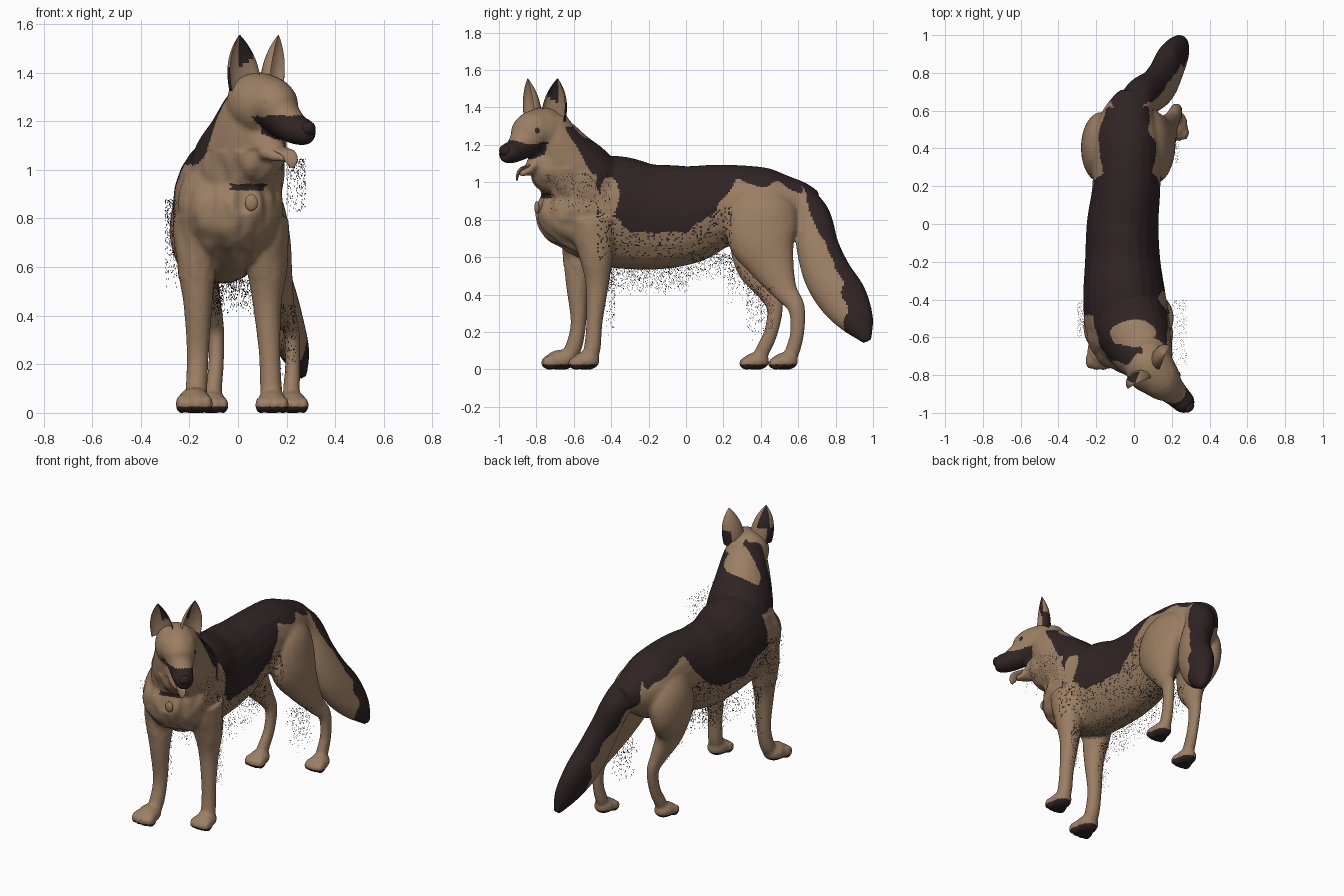
import bpy, bmesh, math, random
from mathutils import Vector, Matrix, noise

random.seed(4)
cube = bpy.data.objects.get("Cube")
if cube:
    bpy.data.objects.remove(cube)


def material(name, rgb):
    m = bpy.data.materials.new(name)
    m.use_nodes = True
    m.diffuse_color = (*rgb, 1)
    m.node_tree.nodes["Principled BSDF"].inputs["Base Color"].default_value = (*rgb, 1)
    return m


TAN = material("tan_fur", (0.33, 0.21, 0.125))
DARK = material("dark_fur", (0.03, 0.018, 0.018))

# Head frame: the head is turned halfway to the left
HEAD = Vector((0.09, -0.77, 0))
FWD = Vector((1, -1, 0)).normalized()
LEFT = Vector((1, 1, 0)).normalized()


def head_at(u, v, z):
    return HEAD + FWD * u + LEFT * v + Vector((0, 0, z))


def make_object(name, bm, mats, smooth=True):
    bmesh.ops.recalc_face_normals(bm, faces=bm.faces)
    me = bpy.data.meshes.new(name)
    bm.to_mesh(me)
    bm.free()
    for m in mats:
        me.materials.append(m)
    me.polygons.foreach_set("use_smooth", [smooth] * len(me.polygons))
    ob = bpy.data.objects.new(name, me)
    bpy.context.collection.objects.link(ob)
    return ob


def spline(points, steps=5):
    pts = [Vector(p) for p in points]
    pts = [pts[0] * 2 - pts[1]] + pts + [pts[-1] * 2 - pts[-2]]
    out = []
    for a, b, c, d in zip(pts, pts[1:], pts[2:], pts[3:]):
        for i in range(steps):
            t = i / steps
            out.append(b + (c - a) * (t / 2) + (a * 2 - b * 5 + c * 4 - d) * (t * t / 2)
                       + (b * 3 - a - c * 3 + d) * (t ** 3 / 2))
    return out + [pts[-2]]


def loft(bm, points, n=22):
    """Tube through (x, y, z, side radius, depth radius) stations."""
    path = spline(points)
    rings = []
    for i, p in enumerate(path):
        pos = Vector(p[:3])
        ahead, behind = path[min(i + 1, len(path) - 1)], path[max(i - 1, 0)]
        t = (Vector(ahead[:3]) - Vector(behind[:3])).normalized()
        side = (Vector((1, 0, 0)) - t * t.x).normalized()
        deep = t.cross(side)
        ang = [2 * math.pi * k / n for k in range(n)]
        rings.append([bm.verts.new(pos + side * max(p[3], .005) * math.cos(a)
                                   + deep * max(p[4], .005) * math.sin(a)) for a in ang])
    for r, s in zip(rings, rings[1:]):
        for k in range(n):
            bm.faces.new((r[k], r[(k + 1) % n], s[(k + 1) % n], s[k]))
    bm.faces.new(rings[0][::-1])
    bm.faces.new(rings[-1])


def ball(bm, centre, radii, turn=0):
    mat = Matrix.Translation(centre) @ Matrix.Rotation(turn, 4, 'Z') @ Matrix.Diagonal((*radii, 1))
    bmesh.ops.create_uvsphere(bm, u_segments=18, v_segments=12, radius=1, matrix=mat)


def head_loft(bm, stations):
    loft(bm, [(*head_at(u, 0, z), rv, rz) for u, z, rv, rz in stations])


def paw(bm, x, y, size):
    ball(bm, (x, y, .045 * size), (.062 * size, .075 * size, .05 * size))
    for k in (-1.5, -.5, .5, 1.5):
        reach = .06 - .008 * abs(k)
        ball(bm, (x + k * .032 * size, y - reach * size, .033 * size),
             (.022 * size, .042 * size, .036 * size))


# Trunk, neck, throat ruff and tail
bm = bmesh.new()
loft(bm, [(-.02, .7, .87, .06, .08), (-.03, .6, .88, .13, .135), (-.04, .45, .87, .18, .205),
          (-.04, .2, .875, .18, .222), (-.06, 0, .828, .19, .268), (-.06, -.2, .815, .2, .285),
          (-.05, -.4, .845, .22, .3), (-.03, -.57, .85, .22, .25), (0, -.69, .86, .18, .175),
          (.02, -.775, .89, .07, .08)])
loft(bm, [(-.03, -.48, .87, .2, .22), (0, -.57, 1.01, .195, .215), (.04, -.655, 1.13, .165, .18),
          (.07, -.715, 1.25, .135, .135), (.08, -.74, 1.34, .1, .1)])
ball(bm, (.075, -.735, 1.08), (.125, .1, .14))
loft(bm, [(-.02, .57, .93, .1, .09), (.03, .67, .82, .09, .1), (.1, .705, .65, .085, .115),
          (.15, .76, .5, .085, .13), (.19, .845, .37, .08, .13), (.235, .92, .25, .06, .09),
          (.265, .97, .15, .02, .025)])

# Skull with muzzle, brows, and lower jaw
head_loft(bm, [(-.13, 1.28, .05, .06), (-.08, 1.28, .11, .115), (0, 1.27, .13, .13),
               (.08, 1.262, .108, .113), (.13, 1.215, .08, .09), (.2, 1.17, .066, .063),
               (.262, 1.155, .057, .055), (.292, 1.155, .035, .035)])
for s in (-1, 1):
    ball(bm, head_at(.075, s * .05, 1.325), (.045, .045, .035))
head_loft(bm, [(.0, 1.14, .09, .07), (.06, 1.09, .065, .045), (.11, 1.062, .045, .028),
               (.16, 1.045, .02, .014)])

# Front legs
loft(bm, [(.11, -.5, .8, .1, .13), (.12, -.48, .6, .085, .09), (.12, -.475, .45, .06, .062),
          (.13, -.49, .25, .045, .044), (.135, -.5, .12, .045, .045), (.14, -.52, .05, .045, .045)])
loft(bm, [(-.17, -.55, .8, .1, .14), (-.17, -.57, .6, .08, .09), (-.165, -.58, .45, .06, .062),
          (-.165, -.575, .25, .046, .042), (-.17, -.6, .12, .045, .045), (-.175, -.64, .05, .045, .045)])
paw(bm, .14, -.535, 1)
paw(bm, -.18, -.67, 1.1)

# Hind legs
loft(bm, [(.03, .45, 1, .03, .06), (.075, .43, .87, .1, .17), (.115, .405, .72, .1, .19),
          (.15, .46, .56, .075, .125), (.19, .53, .42, .045, .068), (.22, .59, .33, .034, .047),
          (.225, .595, .2, .032, .038), (.22, .57, .1, .035, .04), (.22, .55, .06, .035, .035)])
loft(bm, [(-.11, .45, 1, .03, .06), (-.155, .42, .87, .1, .17), (-.18, .4, .72, .1, .18),
          (-.15, .38, .56, .07, .12), (-.11, .44, .42, .045, .065), (-.09, .475, .33, .034, .045),
          (-.09, .455, .2, .032, .038), (-.1, .41, .1, .035, .04), (-.1, .39, .06, .035, .035)])
paw(bm, .225, .53, .95)
paw(bm, -.105, .375, .95)

# Fuse the parts into one smooth coat
rough = make_object("coat_parts", bm, [])
fuse = rough.modifiers.new("fuse", 'REMESH')
fuse.mode, fuse.voxel_size = 'VOXEL', .01
soft = rough.modifiers.new("soften", 'SMOOTH')
soft.factor, soft.iterations = .5, 8
dg = bpy.context.evaluated_depsgraph_get()
bm = bmesh.new()
bm.from_mesh(bpy.data.meshes.new_from_object(rough.evaluated_get(dg)))
bpy.data.objects.remove(rough)

# Shaggy ruff on the chest, flat soles
bm.normal_update()
moves = []
for v in bm.verts:
    amount = max(0, min(1, (-.45 - v.co.y) * 5)) * (.55 < v.co.z < 1.08)
    wave = noise.noise(Vector((v.co.x * 22, v.co.y * 14, v.co.z * 9)))
    moves.append(v.normal * wave * .012 * amount)
for v, m in zip(bm.verts, moves):
    v.co += m
    v.co.z = max(v.co.z, 0)

SADDLE = [(-.9, 1.6), (-.7, 1.38), (-.6, 1.22), (-.5, 1.02), (-.43, .86), (-.3, .74), (0, .74),
          (.15, .84), (.27, 1), (.5, .98), (.63, .95)]


def saddle_edge(y):
    for (a, za), (b, zb) in zip(SADDLE, SADDLE[1:]):
        if y < b:
            return za + (zb - za) * max(0, y - a) / (b - a)
    return SADDLE[-1][1]


def in_patch(a, b, ca, cb, ra, rb, wob):
    return ((a - ca) / ra) ** 2 + ((b - cb) / rb) ** 2 < 1 + wob * 8


def is_dark(p):
    x, y, z = p
    wob = .04 * noise.noise(p * 9)
    u = (p - HEAD).dot(FWD)
    if z < .027:                                       # soles
        return True
    if y < -.6 and u > .055 and z > 1:                 # muzzle mask
        return max(1.095, 1.15 - (u - .055) * .6) < z < 1.215 + wob / 2
    if y < -.72 and -.03 < x < .16 and .915 < z < .942:  # collar
        return True
    if z > 1.15 and in_patch(x, y, -.01, -.58, .12, .075, wob):
        return False                                   # pale nape patch
    if z > 1.3 and x > .04 + wob:                      # pale crown
        return False
    if x > 0 and in_patch(y, z, -.41, .93, .05, .1, wob):
        return False                                   # pale shoulder patch
    if y > .62:                                        # tail
        return y + wob > min(.84, .62 + (.95 - z) * .45)
    speckled = -.5 < y < .25 and .58 < z < .87 and random.random() < .8 * (z - .5)
    if y < -.4:
        if y < -.48 and z < 1.03 + wob:
            return False
        y = min(-.4, y + 1.3 * max(0, .02 - x))
    return speckled or z > saddle_edge(y) + wob        # saddle


for f in bm.faces:
    f.material_index = int(is_dark(f.calc_center_median()))
make_object("dog_coat", bm, [TAN, DARK])

# Cupped ears with an outer and an inner wall, opening forward and outward
for name, s in (("left_ear", 1), ("right_ear", -1)):
    bm = bmesh.new()
    rows, cols = 14, 14
    face_dir = (FWD + LEFT * s * .35).normalized()
    across = Vector((0, 0, 1)).cross(face_dir) * s
    for inner, depth in ((False, .75), (True, .58)):
        grid = []
        for i in range(rows + 1):
            t = i / rows
            r = .07 * (1 - t ** 2.2) * (.95 + .3 * t) + .002
            mid = head_at(-.005, s * (.08 + .033 * t), 1.325 + .23 * t)
            ang = [math.radians(-105 + 210 * k / cols) for k in range(cols + 1)]
            grid.append([bm.verts.new(mid + across * r * math.sin(a) - face_dir * r * depth * math.cos(a))
                         for a in ang])
        for i in range(rows):
            for k in range(cols):
                f = bm.faces.new((grid[i][k], grid[i][k + 1], grid[i + 1][k + 1], grid[i + 1][k]))
                if inner:                              # dark lining beside the crown
                    dark = k < cols * .45 and i > 9 - k * .6
                else:                                  # dark outer base, dark back on the right
                    dark = (k > cols * .6 and i < 6) or (s < 0 and 4 < k < 10 and i > 5)
                f.material_index = int(dark)
    make_object(name, bm, [TAN, DARK])

# Eyes, nose, tongue and collar tag
for name, s in (("left_eye", 1), ("right_eye", -1)):
    bm = bmesh.new()
    ball(bm, head_at(.116, s * .074, 1.275), (.022, .022, .024))
    make_object(name, bm, [DARK])
bm = bmesh.new()
ball(bm, head_at(.28, 0, 1.17), (.026, .036, .03), -math.pi / 4)
make_object("nose", bm, [DARK])
bm = bmesh.new()
head_loft(bm, [(.06, 1.095, .028, .012), (.12, 1.083, .03, .01), (.168, 1.065, .029, .009),
               (.185, 1.035, .025, .008), (.19, 1.01, .008, .004)])
make_object("tongue", bm, [TAN])
bm = bmesh.new()
ball(bm, (.055, -.797, .865), (.027, .014, .034))
make_object("collar_tag", bm, [TAN])

# Loose hair wisps: (low corner, high corner, count)
WISPS = [((-.2, -.42, .4), (.1, .02, .55), 900), ((-.2, .02, .47), (.1, .25, .62), 500),
         ((.1, -.43, .18), (.16, -.38, .55), 250), ((-.2, -.52, .18), (-.14, -.47, .55), 200),
         ((.12, .32, .15), (.24, .47, .45), 400), ((-.14, .22, .35), (-.06, .4, .55), 300),
         ((.2, -.75, .8), (.28, -.4, 1.05), 300), ((-.3, -.6, .5), (-.25, -.4, .88), 350)]
bm = bmesh.new()
for low, high, count in WISPS:
    for _ in range(count):
        # denser toward the roots at the top
        p = Vector([random.uniform(a, b) for a, b in zip(low, high)])
        p.z = max(p.z, random.uniform(low[2], high[2]))
        w = Vector((random.uniform(-1, 1), random.uniform(-1, 1), 0)).normalized() * .0022
        tip = p + Vector((0, .003, -.008))
        bm.faces.new([bm.verts.new(q) for q in (p - w, p + w, tip)])
make_object("hair_wisps", bm, [DARK], False)
